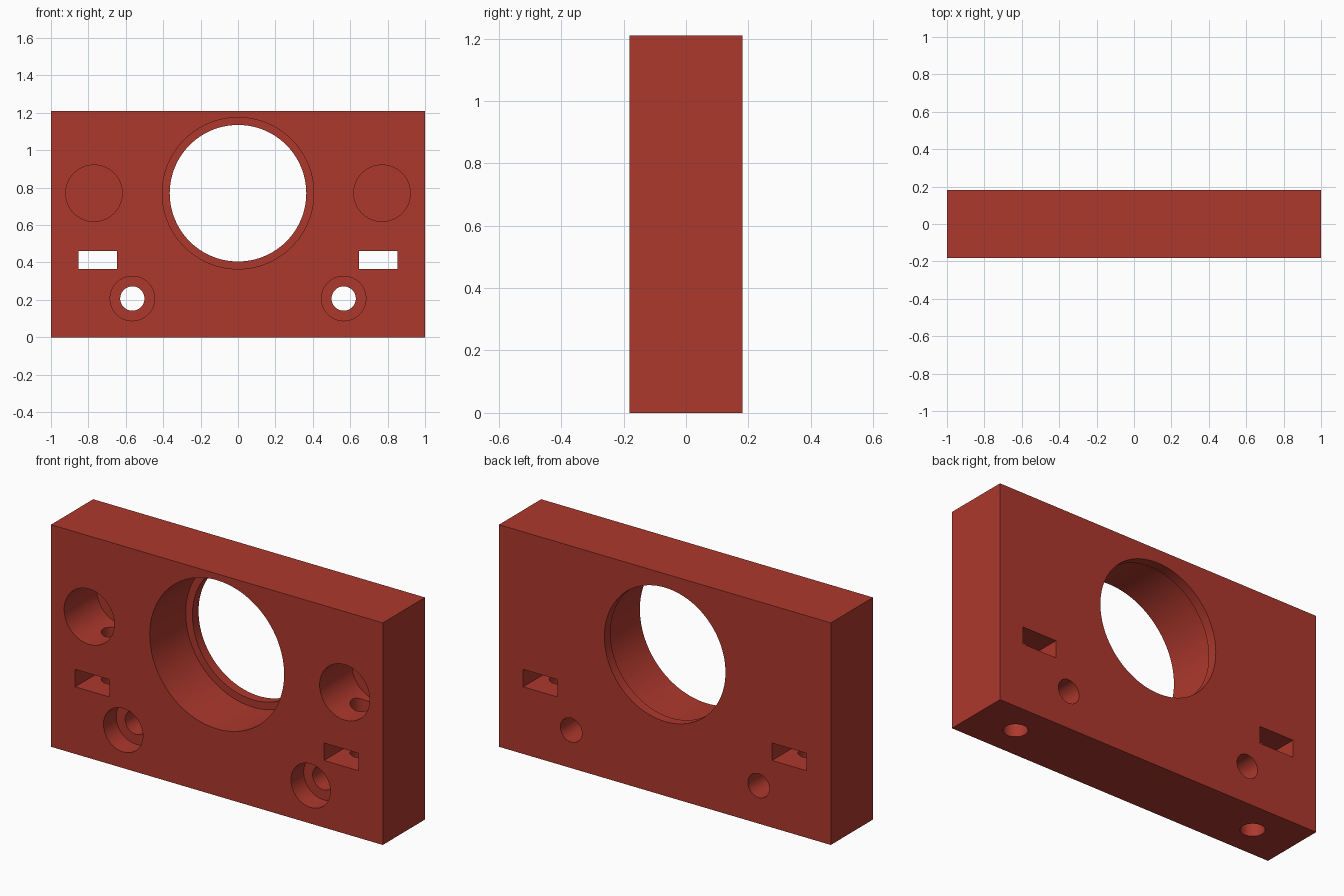
import bpy
import math

if "Cube" in bpy.data.objects:
    bpy.data.objects.remove(bpy.data.objects["Cube"])

W, D, H = 2.0, 0.363, 1.21
FRONT = -D / 2

red = bpy.data.materials.new("brick_red")
red.diffuse_color = (0.42, 0.04, 0.026, 1)
red.use_nodes = True
red.node_tree.nodes["Principled BSDF"].inputs["Base Color"].default_value = red.diffuse_color

# Main plate
bpy.ops.mesh.primitive_cube_add(size=1, location=(0, 0, H / 2))
plate = bpy.context.object
plate.name = "mounting_plate"
plate.scale = (W, D, H)
bpy.ops.object.transform_apply(location=True, scale=True)
plate.data.materials.append(red)


def cut(cutter):
    """Subtract the cutter from the plate, then remove it."""
    cutter.hide_render = True
    cutter.data.materials.append(red)
    bpy.ops.object.select_all(action='DESELECT')
    bpy.context.view_layer.objects.active = plate
    plate.select_set(True)
    mod = plate.modifiers.new("cut", 'BOOLEAN')
    mod.operation = 'DIFFERENCE'
    mod.solver = 'EXACT'
    mod.object = cutter
    bpy.ops.object.modifier_apply(modifier=mod.name)
    bpy.data.objects.remove(cutter)


def bore(x, z, radius, depth, sides=64):
    """Round hole drilled into the front face to the given depth."""
    y0, y1 = FRONT - 0.1, FRONT + depth
    bpy.ops.mesh.primitive_cylinder_add(
        vertices=sides, radius=radius, depth=y1 - y0,
        location=(x, (y0 + y1) / 2, z), rotation=(math.pi / 2, 0, 0))
    cut(bpy.context.object)


THROUGH = D + 0.1

# Central bearing seat with a thin retaining lip at the back
bore(0, 0.77, 0.405, 0.31, 128)
bore(0, 0.77, 0.365, THROUGH, 128)

for s in (-1, 1):
    # Blind magnet pocket
    bore(s * 0.77, 0.77, 0.151, 0.28)
    # Counterbored screw hole
    bore(s * 0.565, 0.207, 0.119, 0.11)
    bore(s * 0.565, 0.207, 0.065, THROUGH, 48)
    # Vertical screw hole from the underside up into the pocket
    bpy.ops.mesh.primitive_cylinder_add(
        vertices=48, radius=0.061, depth=0.87, location=(s * 0.75, 0, 0.335))
    cut(bpy.context.object)
    # Nut slot through the plate
    bpy.ops.mesh.primitive_cube_add(size=1, location=(s * 0.75, 0, 0.413))
    slot = bpy.context.object
    slot.scale = (0.208, 1, 0.095)
    bpy.ops.object.transform_apply(location=True, scale=True)
    cut(slot)

# Smooth bore walls, crisp edges
bpy.ops.object.select_all(action='DESELECT')
plate.select_set(True)
bpy.context.view_layer.objects.active = plate
bpy.ops.object.shade_smooth_by_angle(angle=math.radians(30))
